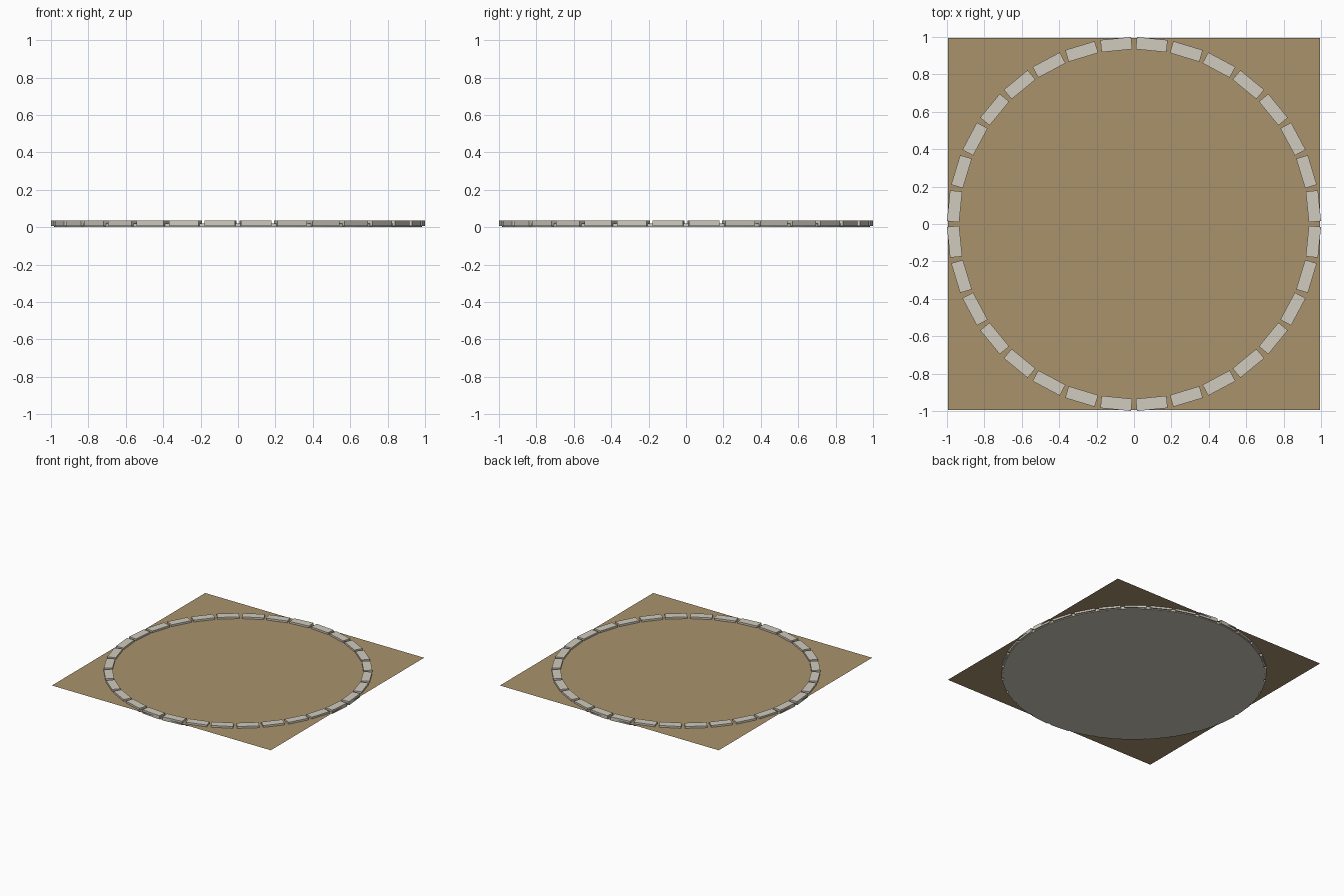
import bpy, bmesh, math
from mathutils import Matrix

if "Cube" in bpy.data.objects:
    bpy.data.objects.remove(bpy.data.objects["Cube"])

N = 32            # stones in the ring
GROUND_Z = 0.02
TOP_Z = 0.035


def material(name, rgb):
    m = bpy.data.materials.new(name)
    m.diffuse_color = (*rgb, 1)
    m.use_nodes = True
    m.node_tree.nodes["Principled BSDF"].inputs["Base Color"].default_value = m.diffuse_color
    return m


stone = material("pale_stone", (0.63, 0.595, 0.51))
sand = material("sand_brown", (0.40, 0.29, 0.152))


def make(name, bm, mat):
    bmesh.ops.recalc_face_normals(bm, faces=bm.faces)
    me = bpy.data.meshes.new(name)
    bm.to_mesh(me)
    bm.free()
    me.materials.append(mat)
    ob = bpy.data.objects.new(name, me)
    bpy.context.collection.objects.link(ob)
    return ob


# round foundation slab under the sand sheet
bm = bmesh.new()
h = GROUND_Z - 0.001
bmesh.ops.create_cone(bm, cap_ends=True, segments=64, radius1=0.985, radius2=0.985,
                      depth=h, matrix=Matrix.Translation((0, 0, h / 2)))
make("foundation_disc", bm, stone)

# flat square sand sheet, facing up
bm = bmesh.new()
bmesh.ops.create_grid(bm, x_segments=1, y_segments=1, size=0.995,
                      matrix=Matrix.Translation((0, 0, GROUND_Z)))
ground = make("sand_sheet", bm, sand)
if ground.data.polygons[0].normal.z < 0:
    ground.data.flip_normals()

# ring of curb stones
bm = bmesh.new()
r_in, r_out, length, low = 0.931, 0.9965, 0.165, 0.005
for i in range(N):
    a = (i + 0.5) * math.tau / N
    m = (Matrix.Rotation(a, 4, 'Z')
         @ Matrix.Translation(((r_in + r_out) / 2, 0, (low + TOP_Z) / 2))
         @ Matrix.Diagonal((r_out - r_in, length, TOP_Z - low, 1)))
    bmesh.ops.create_cube(bm, size=1, matrix=m)
make("curb_stones", bm, stone)
